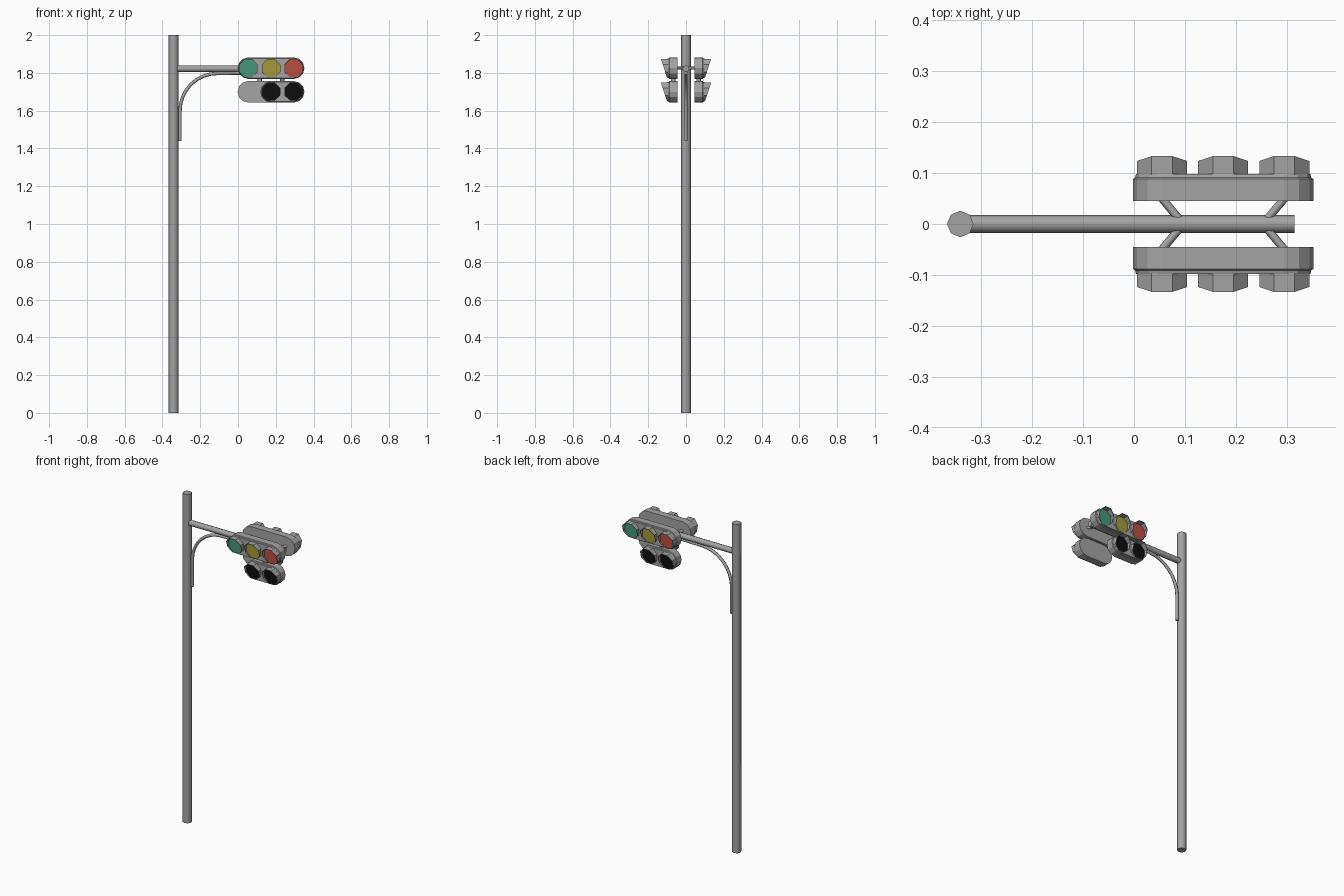
import bpy, bmesh, math
from mathutils import Vector, Matrix

if "Cube" in bpy.data.objects:
    bpy.data.objects.remove(bpy.data.objects["Cube"])


def material(name, rgb):
    m = bpy.data.materials.new(name)
    m.diffuse_color = (*rgb, 1)
    m.use_nodes = True
    m.node_tree.nodes["Principled BSDF"].inputs["Base Color"].default_value = m.diffuse_color
    return m


GREY = material("metal_grey", (0.37, 0.37, 0.37))
GREEN = material("lens_green", (0.06, 0.31, 0.19))
YELLOW = material("lens_yellow", (0.37, 0.32, 0.04))
RED = material("lens_red", (0.50, 0.075, 0.05))
BLACK = material("lens_black", (0.004, 0.004, 0.004))

HEAD_X = 0.175                 # middle of the signal heads
LAMP_XS = (0.055, 0.175, 0.295)
UPPER_Z, LOWER_Z = 1.825, 1.70


def loft(name, rings, mat, caps=True, matrix=None):
    """Skin a list of equal-length point rings."""
    bm = bmesh.new()
    vr = [[bm.verts.new(p) for p in ring] for ring in rings]
    n = len(vr[0])
    for a, b in zip(vr, vr[1:]):
        for i in range(n):
            j = (i + 1) % n
            bm.faces.new((a[i], a[j], b[j], b[i]))
    if caps:
        bm.faces.new(vr[0])
        if len(vr) > 1:
            bm.faces.new(vr[-1])
    bmesh.ops.recalc_face_normals(bm, faces=bm.faces)
    if matrix:
        bm.transform(matrix)
    me = bpy.data.meshes.new(name)
    bm.to_mesh(me)
    bm.free()
    me.materials.append(mat)
    ob = bpy.data.objects.new(name, me)
    bpy.context.collection.objects.link(ob)
    return ob


def smooth(ob, angle=50):
    bpy.ops.object.select_all(action='DESELECT')
    ob.select_set(True)
    bpy.context.view_layer.objects.active = ob
    bpy.ops.object.shade_smooth_by_angle(angle=math.radians(angle))


def tube(name, path, r, sides=8, matrix=None):
    """Round bar along a path of points."""
    pts = [Vector(p) for p in path]
    rings = []
    for i, p in enumerate(pts):
        t = (pts[min(i + 1, len(pts) - 1)] - pts[max(i - 1, 0)]).normalized()
        u = Vector((0, 1, 0)) if abs(t.y) < 0.9 else Vector((1, 0, 0))
        u = (u - t * u.dot(t)).normalized()
        v = t.cross(u)
        rings.append([p + r * (math.cos(a) * u + math.sin(a) * v)
                      for a in (math.tau * k / sides for k in range(sides))])
    ob = loft(name, rings, GREY, True, matrix)
    smooth(ob)
    return ob


def capsule(x0, x1, z, r, y, seg=6):
    """Stadium outline in the xz plane, with end centres x0 and x1."""
    right = [(x1 + r * math.sin(a), y, z + r * math.cos(a))
             for a in (math.pi * k / seg for k in range(seg + 1))]
    left = [(x0 - r * math.sin(a), y, z - r * math.cos(a))
            for a in (math.pi * k / seg for k in range(seg + 1))]
    return right + left


def octagon(x, z, r, depth):
    """Flat-topped octagon; depth(dz) gives the y distance forward."""
    out = []
    for k in range(8):
        a = math.tau * (k + 0.5) / 8
        dz = r * math.sin(a)
        out.append((x + r * math.cos(a), -depth(dz), z + dz))
    return out


def signal_head(name, xs, z, lenses, matrix):
    # housing with a stepped front lip
    body = [capsule(xs[0], xs[-1], z, r, -y) for y, r in
            ((0.045, 0.057), (0.088, 0.057), (0.091, 0.053), (0.098, 0.051))]
    loft(name + "_housing", [[(min(max(p[0], -1), 1), p[1], p[2]) for p in q] for q in body],
         GREY, True, matrix)
    for x, mat in zip(xs, lenses):
        # slanted open visor
        tip = lambda dz: 0.117 + 0.33 * dz
        base = lambda dz: 0.096
        loft(name + "_visor", [octagon(x, z, 0.053, base), octagon(x, z, 0.053, tip),
                               octagon(x, z, 0.050, tip), octagon(x, z, 0.050, base)],
             GREY, False, matrix)
        # coloured lens disc
        loft(name + "_lens", [octagon(x, z, 0.050, lambda dz: 0.097),
                              octagon(x, z, 0.050, lambda dz: 0.100)], mat, True, matrix)


# pole and horizontal arm
tube("pole", [(-0.341, 0, 0), (-0.341, 0, 2)], 0.026)
tube("arm", [(-0.341, 0, 1.822), (0.315, 0, 1.822)], 0.0175)

# curved brace from pole to underside of arm
bend = [(-0.11 - 0.197 * math.cos(a), 0, 1.60 + 0.197 * math.sin(a))
        for a in (math.pi / 2 * k / 8 for k in range(9))]
tube("brace", [(-0.307, 0, 1.44)] + bend + [(0.08, 0, 1.80)], 0.009)

# front signal set, and the same set turned half round for the back
turn = (Matrix.Translation((HEAD_X, 0, 0)) @ Matrix.Rotation(math.pi, 4, 'Z')
        @ Matrix.Translation((-HEAD_X, 0, 0)))
for side, mtx in (("front", Matrix.Identity(4)), ("back", turn)):
    signal_head(side + "_upper", LAMP_XS, UPPER_Z, (GREEN, YELLOW, RED), mtx)
    signal_head(side + "_lower", LAMP_XS[1:], LOWER_Z, (BLACK, BLACK), mtx)
    # angled struts to the arm, and a small link between the heads
    for xa, xb in ((0.10, 0.055), (0.25, 0.295)):
        tube(side + "_strut", [(xa, 0.004, 1.825), (xb, -0.05, 1.825)], 0.008, 8, mtx)
    tube(side + "_link", [(0.235, -0.068, 1.75), (0.235, -0.068, 1.775)], 0.012, 8, mtx)
